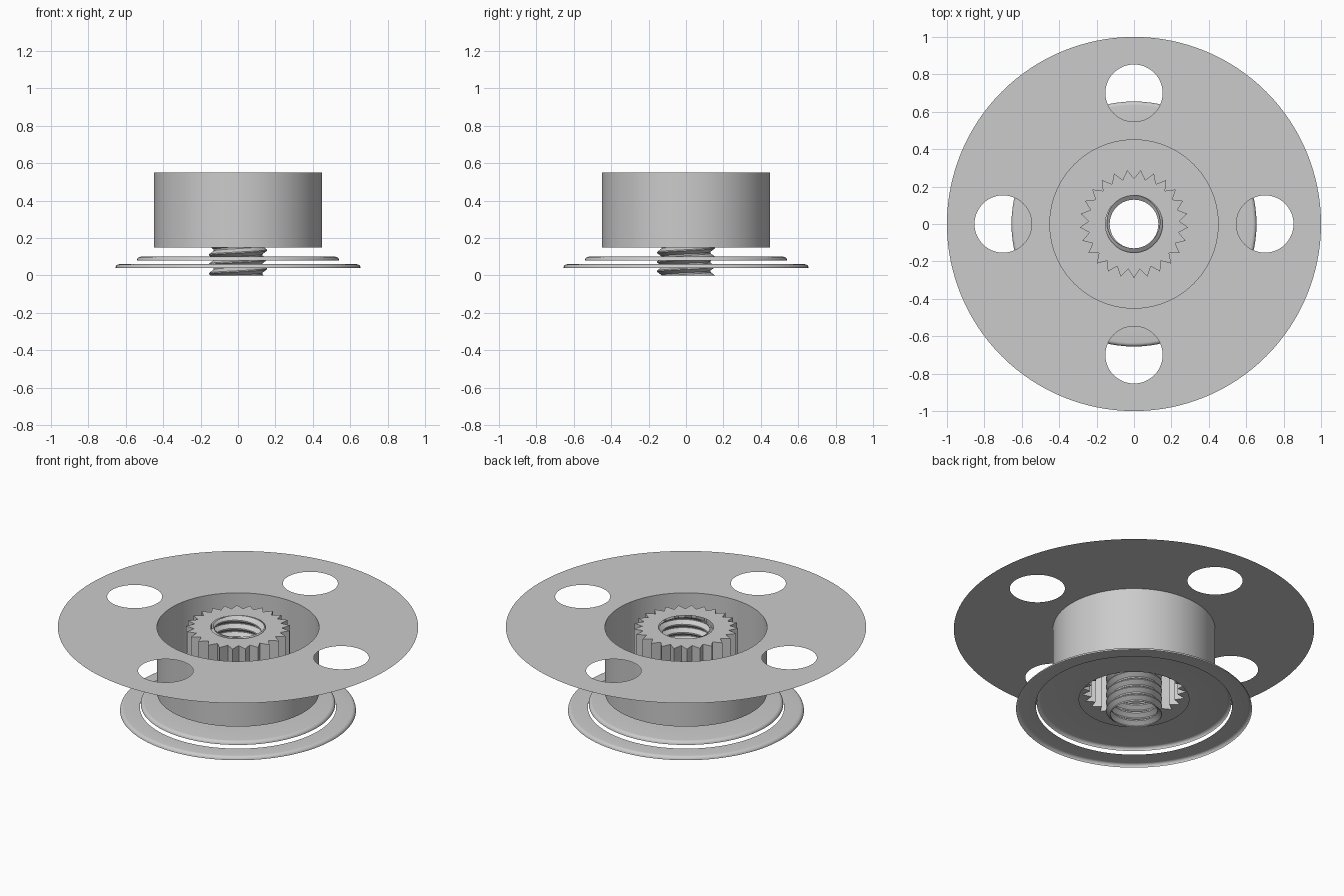
import bpy, bmesh
from math import sin, cos, pi, tau, radians

if "Cube" in bpy.data.objects:
    bpy.data.objects.remove(bpy.data.objects["Cube"])

TOP, FLOOR = 0.55, 0.15


def circle(r, cx=0, cy=0, n=96):
    return [(cx + r * cos(tau * i / n), cy + r * sin(tau * i / n)) for i in range(n)]


def star(teeth, r_out, r_in):
    return [((r_in if i % 2 else r_out) * cos(pi * i / teeth - pi / 2),
             (r_in if i % 2 else r_out) * sin(pi * i / teeth - pi / 2))
            for i in range(teeth * 2)]


def add_mesh(name, mesh, smooth=True):
    ob = bpy.data.objects.new(name, mesh)
    bpy.context.collection.objects.link(ob)
    if smooth:
        bpy.ops.object.select_all(action='DESELECT')
        ob.select_set(True)
        bpy.context.view_layer.objects.active = ob
        bpy.ops.object.shade_smooth_by_angle(angle=radians(35))
    return ob


def from_bmesh(name, bm, smooth=True):
    mesh = bpy.data.meshes.new(name)
    bm.to_mesh(mesh)
    bm.free()
    return add_mesh(name, mesh, smooth)


def sheet(name, loops, z):
    """Flat sheet bounded by outlines; inner outlines become holes."""
    cu = bpy.data.curves.new(name + "_outline", 'CURVE')
    cu.dimensions, cu.fill_mode = '2D', 'BOTH'
    for pts in loops:
        sp = cu.splines.new('POLY')
        sp.points.add(len(pts) - 1)
        for p, (x, y) in zip(sp.points, pts):
            p.co = (x, y, 0, 1)
        sp.use_cyclic_u = True
    tmp = bpy.data.objects.new(name + "_tmp", cu)
    bpy.context.collection.objects.link(tmp)
    dg = bpy.context.evaluated_depsgraph_get()
    mesh = bpy.data.meshes.new_from_object(tmp.evaluated_get(dg))
    bpy.data.objects.remove(tmp)
    for v in mesh.vertices:
        v.co.z = z
    return add_mesh(name, mesh, False)


def wall(name, pts, z0, z1, smooth=True):
    bm = bmesh.new()
    lo = [bm.verts.new((x, y, z0)) for x, y in pts]
    hi = [bm.verts.new((x, y, z1)) for x, y in pts]
    for i in range(len(pts)):
        j = (i + 1) % len(pts)
        bm.faces.new((lo[i], lo[j], hi[j], hi[i]))
    return from_bmesh(name, bm, smooth)


def lathe(name, profile, n=96):
    bm = bmesh.new()
    rows = [[bm.verts.new((r * cos(tau * i / n), r * sin(tau * i / n), z))
             for i in range(n)] for r, z in profile]
    for a, b in zip(rows, rows[1:]):
        for i in range(n):
            j = (i + 1) % n
            bm.faces.new((a[i], a[j], b[j], b[i]))
    return from_bmesh(name, bm)


# Round mounting plate with four holes and the well opening
holes = [circle(0.153, 0.7 * cos(k * pi / 2), 0.7 * sin(k * pi / 2), 48) for k in range(4)]
sheet("mounting_plate", [circle(1.0, n=128), circle(0.45)] + holes, TOP)

# Well wall and floor
gear = star(25, 0.29, 0.243)
wall("well_wall", circle(0.45), FLOOR, TOP)
sheet("well_floor", [circle(0.45), gear], FLOOR)

# Toothed hub
wall("gear_teeth", gear, FLOOR, TOP, False)
sheet("gear_top", [gear, circle(0.153)], TOP)

# Threaded tube: one-pitch profile swept along a helix, trimmed flat at both ends
pitch, n, turns = 0.05, 48, 14
thread = [(0.155, 0.0), (0.155, 0.006), (0.13, 0.024), (0.13, 0.032), (0.155, pitch)]
phase = 0.007 - pitch / 2 - pitch
bm = bmesh.new()
rows = []
for i in range(n * turns + 1):
    a = tau * i / n
    rows.append([bm.verts.new((r * cos(a), r * sin(a), phase + z + pitch * i / n))
                 for r, z in thread])
for a, b in zip(rows, rows[1:]):
    for k in range(len(thread) - 1):
        bm.faces.new((a[k], b[k], b[k + 1], a[k + 1]))
bmesh.ops.remove_doubles(bm, verts=bm.verts, dist=1e-4)
for z, s in ((0.0, -1), (TOP, 1)):
    bmesh.ops.bisect_plane(bm, geom=bm.verts[:] + bm.edges[:] + bm.faces[:],
                           plane_co=(0, 0, z), plane_no=(0, 0, s), clear_outer=True)
from_bmesh("threaded_tube", bm)


# Two pressed washers with rounded, turned-down rims
def washer(name, r_in, r_out, z):
    rim = [(r_out - 0.02 + 0.02 * cos(t * pi / 10), z + 0.02 * sin(t * pi / 10))
           for t in range(6)]
    lathe(name, rim + [(r_in, z + 0.02)])


washer("inner_washer", 0.305, 0.54, 0.08)
washer("outer_washer", 0.545, 0.655, 0.04)
